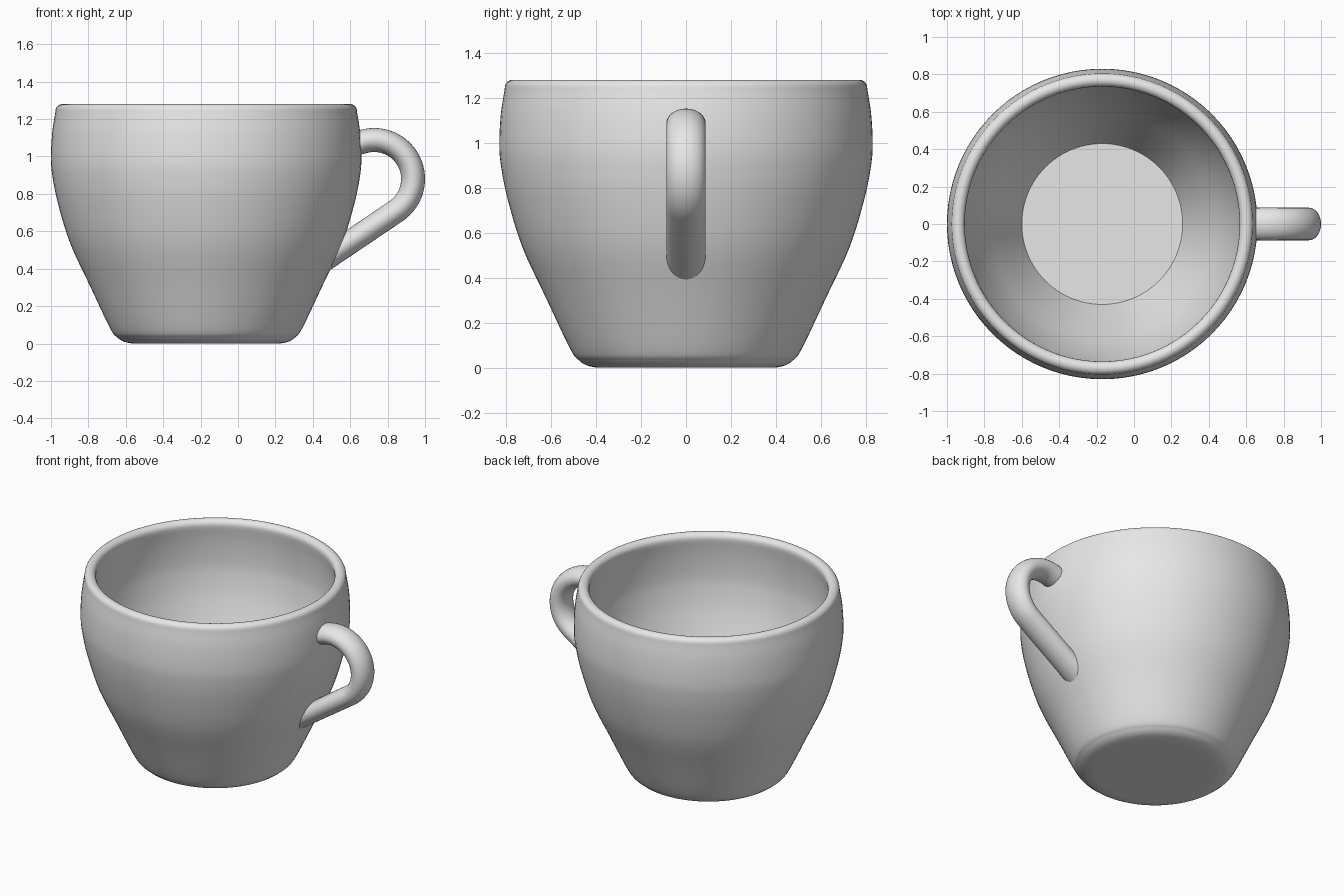
import bpy, bmesh, math
from mathutils import Vector

if "Cube" in bpy.data.objects:
    bpy.data.objects.remove(bpy.data.objects["Cube"], do_unlink=True)

CUP_X = -0.17          # axis of the cup body
SIDES = 96

glaze = bpy.data.materials.new("grey glaze")
glaze.use_nodes = True
glaze.diffuse_color = (0.8, 0.8, 0.8, 1)
glaze.node_tree.nodes["Principled BSDF"].inputs["Base Color"].default_value = (0.8, 0.8, 0.8, 1)


def loft(name, rings):
    """Skin a stack of equal rings, cap both ends, shade smooth."""
    bm = bmesh.new()
    loops = [[bm.verts.new(p) for p in ring] for ring in rings]
    n = len(loops[0])
    for a, b in zip(loops, loops[1:]):
        for i in range(n):
            j = (i + 1) % n
            bm.faces.new((a[i], a[j], b[j], b[i]))
    bm.faces.new(loops[0])
    bm.faces.new(loops[-1])
    bmesh.ops.recalc_face_normals(bm, faces=bm.faces)
    mesh = bpy.data.meshes.new(name)
    bm.to_mesh(mesh)
    bm.free()
    obj = bpy.data.objects.new(name, mesh)
    bpy.context.collection.objects.link(obj)
    mesh.materials.append(glaze)
    bpy.ops.object.select_all(action='DESELECT')
    obj.select_set(True)
    bpy.context.view_layer.objects.active = obj
    bpy.ops.object.shade_smooth_by_angle(angle=math.radians(40))
    return obj


def spline(points, steps=5):
    """Catmull-Rom curve through 2D points."""
    p = [Vector(q) for q in points]
    p = [2 * p[0] - p[1]] + p + [2 * p[-1] - p[-2]]
    out = []
    for a, b, c, d in zip(p, p[1:], p[2:], p[3:]):
        for k in range(steps):
            t = k / steps
            out.append(0.5 * (2 * b + (c - a) * t + (2 * a - 5 * b + 4 * c - d) * t * t
                              + (3 * b - a - 3 * c + d) * t ** 3))
    return out + [p[-2]]


# Cup: (radius, height) profile from underside, up the outside, over the rim, down inside
underside = [Vector((0.36, 0))]
outside = spline([(0.395, 0.0), (0.44, 0.01), (0.476, 0.033), (0.514, 0.082), (0.62, 0.305),
                  (0.727, 0.535), (0.793, 0.75), (0.823, 0.9), (0.83, 1.0),
                  (0.823, 1.13), (0.806, 1.24)])
rim = [Vector((0.7705 + 0.0355 * math.cos(a), 1.244 + 0.036 * math.sin(a)))
       for a in (math.pi * k / 12 for k in range(1, 12))]
inside = spline([(0.735, 1.24), (0.75, 1.13), (0.757, 1.0), (0.75, 0.9), (0.72, 0.75),
                 (0.648, 0.535), (0.54, 0.305), (0.43, 0.08)])
rings = [[(CUP_X + r * math.cos(2 * math.pi * i / SIDES),
           r * math.sin(2 * math.pi * i / SIDES), z) for i in range(SIDES)]
         for r, z in underside + outside + rim + inside]
loft("cup_body", rings)

# Handle: oval tube along an arc, straight tail cut parallel to the cup wall
HALF_T, HALF_W = 0.064, 0.087
CX, CZ, R = 0.728, 0.88, 0.208


def oval(centre, axis):
    """Oval ring; axis is the in-plane half thickness vector in x, z."""
    return [(centre[0] + axis[0] * math.cos(a), HALF_W * math.sin(a), centre[1] + axis[1] * math.cos(a))
            for a in (2 * math.pi * i / 32 for i in range(32))]


start, end = math.radians(105), math.radians(-56)
out_dir = Vector((math.cos(start), math.sin(start)))
rings = [oval((0.625, 1.068), out_dir * HALF_T)]
for k in range(33):
    a = start + (end - start) * k / 32
    d = Vector((math.cos(a), math.sin(a)))
    rings.append(oval(Vector((CX, CZ)) + d * R, d * HALF_T))
wall = Vector((-0.43, -0.903))
rings.append(oval((0.49, 0.468), wall * (HALF_T / wall.dot(d))))
loft("handle", rings)
